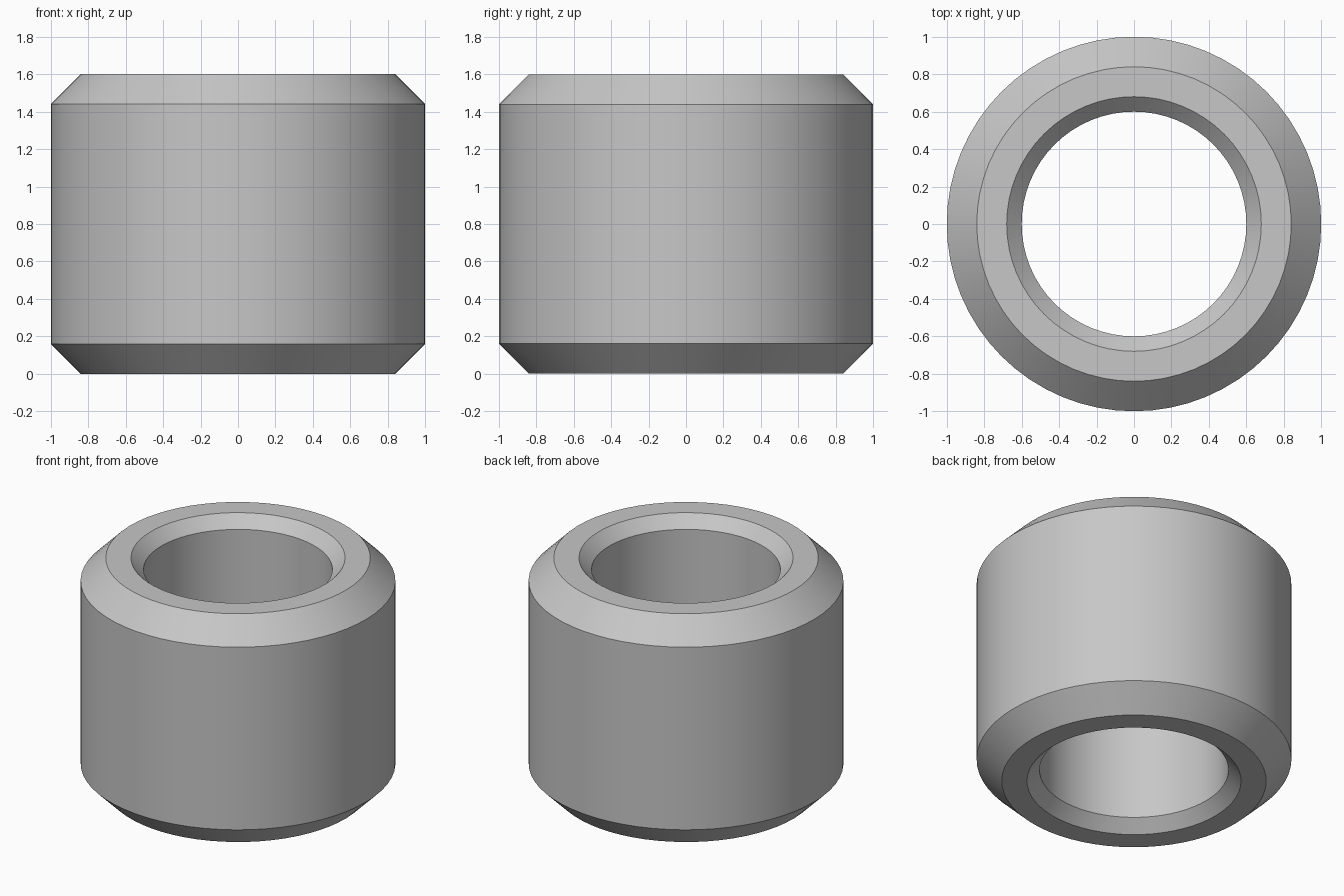
import bpy
import bmesh
import math
from mathutils import Vector

default_cube = bpy.data.objects.get("Cube")
if default_cube:
    bpy.data.objects.remove(default_cube, do_unlink=True)

HEIGHT = 1.6
OUTER, BORE = 1.0, 0.6
OUTER_CHAMFER, BORE_CHAMFER = 0.16, 0.08
SEGMENTS = 64

# Single grey material
grey = bpy.data.materials.new("plain grey")
grey.use_nodes = True
colour = (0.57, 0.57, 0.57, 1)
grey.diffuse_color = colour
grey.node_tree.nodes["Principled BSDF"].inputs["Base Color"].default_value = colour

# Wall section: upper half, then mirrored for the lower half
upper = [
    (OUTER, HEIGHT - OUTER_CHAMFER),
    (OUTER - OUTER_CHAMFER, HEIGHT),
    (BORE + BORE_CHAMFER, HEIGHT),
    (BORE, HEIGHT - BORE_CHAMFER),
]
profile = upper + [(r, HEIGHT - z) for r, z in reversed(upper)]

# Sleeve: the closed section revolved about the vertical axis
bm = bmesh.new()
verts = [bm.verts.new((r, 0, z)) for r, z in profile]
edges = [bm.edges.new((a, b)) for a, b in zip(verts, verts[1:] + verts[:1])]
bmesh.ops.spin(bm, geom=verts + edges, cent=Vector(), axis=Vector((0, 0, 1)),
               angle=math.tau, steps=SEGMENTS, use_merge=False)
bmesh.ops.remove_doubles(bm, verts=bm.verts[:], dist=0.0001)
bmesh.ops.recalc_face_normals(bm, faces=bm.faces[:])

mesh = bpy.data.meshes.new("sleeve")
bm.to_mesh(mesh)
bm.free()
mesh.materials.append(grey)
sleeve = bpy.data.objects.new("sleeve", mesh)
bpy.context.collection.objects.link(sleeve)

# Smooth walls with crisp chamfer edges
bpy.ops.object.select_all(action="DESELECT")
sleeve.select_set(True)
bpy.context.view_layer.objects.active = sleeve
bpy.ops.object.shade_smooth_by_angle(angle=math.radians(30))
